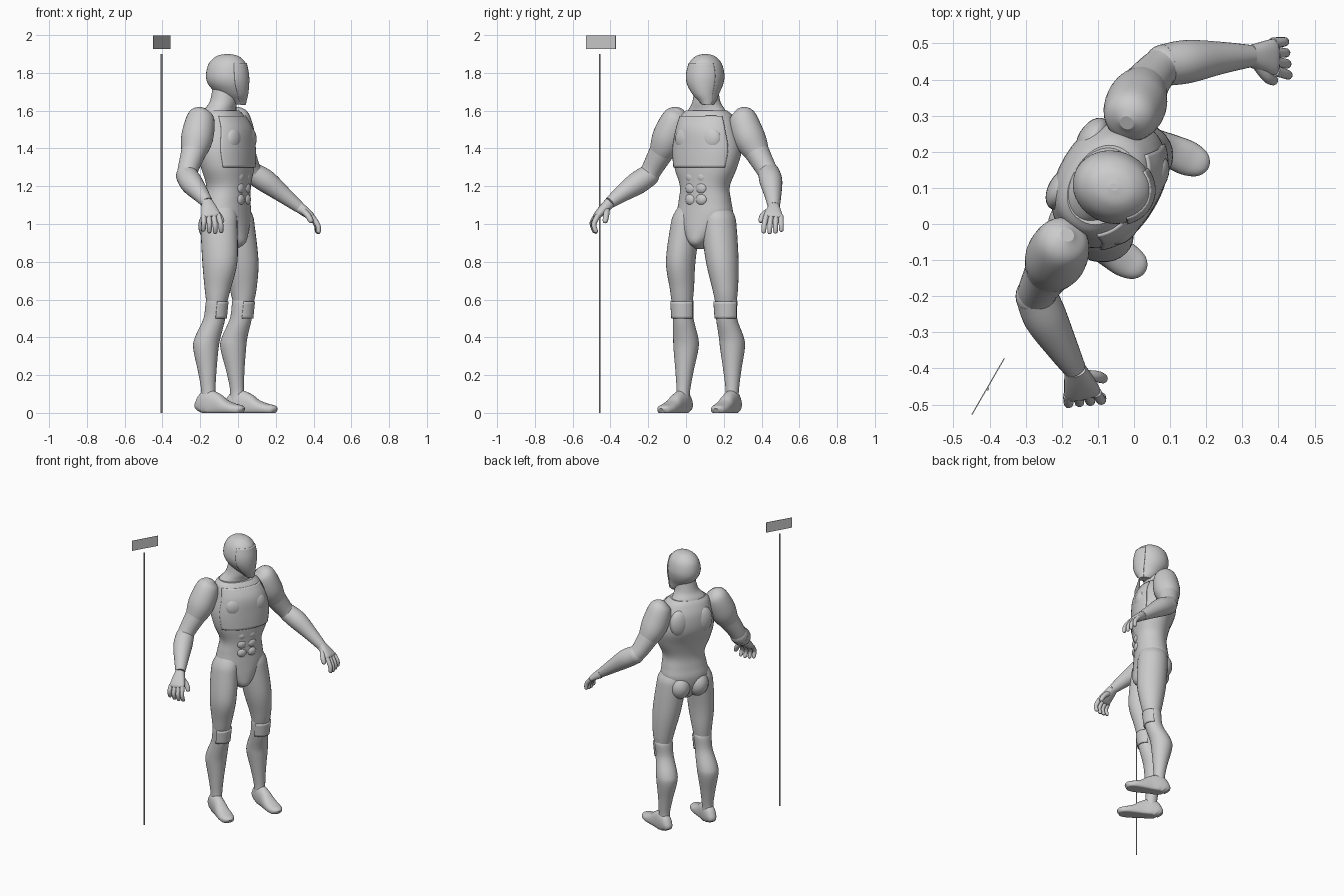
import bpy, bmesh, math
from mathutils import Vector as V

Z = V((0, 0, 1))


def heading(deg):
    a = math.radians(deg)
    f = V((math.cos(a), math.sin(a), 0))
    return f, Z.cross(f)


def spline(rings, sub):
    out, n = [], len(rings)
    for i in range(n - 1):
        p = [rings[max(0, min(n - 1, i + k))] for k in (-1, 0, 1, 2)]
        for s in range(sub):
            t = s / sub
            out.append([.5 * (2*b + (c-a)*t + (2*a-5*b+4*c-d)*t*t + (3*b-a-3*c+d)*t**3)
                        for a, b, c, d in zip(*p)])
    return out + [list(rings[-1])]


def loft(name, rings, side, flat=False, power=2.0, seg=28, sub=5, arc=None, grow=0.0):
    """Skin through rings (x, y, z, half width along side, half depth)."""
    pts = spline(rings, sub)
    side = V(side)
    bm = bmesh.new()
    loops = []
    for i, r in enumerate(pts):
        a, b = pts[max(0, i - 1)], pts[min(len(pts) - 1, i + 1)]
        t = Z if flat else (V(b[:3]) - V(a[:3])).normalized()
        u = (side - t * side.dot(t)).normalized()
        v = t.cross(u)
        lp = []
        for k in range(seg):
            if arc:
                th = math.radians(arc[0] + (arc[1] - arc[0]) * k / (seg - 1))
            else:
                th = 2 * math.pi * k / seg
            c, s = math.cos(th), math.sin(th)
            c = math.copysign(abs(c) ** (2 / power), c)
            s = math.copysign(abs(s) ** (2 / power), s)
            p = V(r[:3]) + u * c * (max(r[3], .002) + grow) + v * s * (max(r[4], .002) + grow)
            p.z = max(p.z, 0)
            lp.append(bm.verts.new(p))
        loops.append(lp)
    for A, B in zip(loops, loops[1:]):
        for k in range(seg - 1 if arc else seg):
            j = (k + 1) % seg
            bm.faces.new((A[k], A[j], B[j], B[k]))
    if not arc:
        bm.faces.new(loops[0])
        bm.faces.new(loops[-1])
    bmesh.ops.recalc_face_normals(bm, faces=bm.faces)
    me = bpy.data.meshes.new(name)
    bm.to_mesh(me)
    bm.free()
    ob = bpy.data.objects.new(name, me)
    bpy.context.collection.objects.link(ob)
    for p in me.polygons:
        p.use_smooth = len(p.vertices) == 4
    if arc:
        m = ob.modifiers.new("thickness", 'SOLIDIFY')
        m.thickness, m.offset = .012, 0
    return ob


def blob(name, loc, size, deg=0):
    bpy.ops.mesh.primitive_uv_sphere_add(segments=24, ring_count=14, radius=1, location=loc,
                                         rotation=(0, 0, math.radians(deg)))
    ob = bpy.context.object
    ob.name, ob.scale = name, size
    bpy.ops.object.shade_smooth()


# Torso, with chest plate
TURN = -31
F, L = heading(TURN)
torso = [(-.03, .072, .868, .02, .025), (-.035, .078, .90, .05, .08), (-.05, .09, .96, .1, .105),
         (-.058, .1, 1.05, .152, .112), (-.055, .1, 1.12, .146, .106), (-.05, .1, 1.2, .137, .105),
         (-.055, .105, 1.3, .176, .12), (-.07, .115, 1.4, .19, .137), (-.075, .115, 1.5, .168, .134),
         (-.085, .11, 1.57, .145, .105), (-.088, .108, 1.6, .115, .085)]
loft("torso", torso, L, flat=True, power=2.2, seg=40)
loft("chest_plate", torso[6:10], L, flat=True, power=2.2, arc=(-150, -30), grow=.001)
loft("neck", [(-.095, .11, 1.54, .15, .085), (-.095, .11, 1.6, .108, .078),
              (-.078, .108, 1.65, .075, .07), (-.07, .108, 1.74, .06, .062)], L, flat=True)

# Muscle relief on front and back
for s in (-1, 1):
    blob("pectoral", V((-.07, .115, 1.45)) + F * .095 + L * s * .07, (.042, .07, .07), TURN)
    blob("shoulder_blade", V((-.07, .115, 1.46)) - F * .1 + L * s * .08, (.04, .065, .09), TURN)
    blob("glute", V((-.055, .095, .99)) - F * .055 + L * s * .062, (.078, .072, .085), TURN)
    for z in (1.13, 1.19, 1.25):
        blob("abdominal", V((-.05, .1, z)) + F * .088 + L * s * .032, (.023, .034, .032), TURN)

# Head and face shell
HF, HL = heading(-20)
head = [(0, .118, 1.633, .028, .038), (-.015, .116, 1.655, .045, .058), (-.032, .106, 1.69, .068, .083),
        (-.052, .102, 1.74, .093, .108), (-.058, .102, 1.79, .1, .113), (-.056, .102, 1.85, .085, .1),
        (-.055, .102, 1.888, .05, .06), (-.055, .102, 1.9, .01, .012)]
loft("head", head, HL, flat=True, seg=36)
loft("face_shell", head[:6], HL, flat=True, arc=(-142, -38), grow=-.001)


# Arms: upper arm, elbow joint, forearm
def arm(side_name, path):
    rings = [p + (p[3],) for p in path]
    loft(side_name + "_shoulder", rings[:4] + [path[4][:3] + (.03, .03)], F)
    loft(side_name + "_upper_arm", [r[:3] + (r[3] * .93, r[4] * .93) for r in rings[2:6]], F)
    blob(side_name + "_elbow", path[5][:3], (path[5][3],) * 3)
    loft(side_name + "_forearm", rings[5:], F)


arm("right", [(-.185, -.03, 1.608, .02), (-.195, -.045, 1.575, .068), (-.212, -.085, 1.48, .085),
              (-.23, -.12, 1.4, .074), (-.262, -.175, 1.3, .06), (-.27, -.2, 1.255, .058),
              (-.245, -.26, 1.215, .06), (-.2, -.34, 1.16, .045), (-.163, -.403, 1.113, .031)])
arm("left", [(-.02, .28, 1.608, .02), (-.012, .295, 1.575, .068), (.003, .325, 1.48, .085),
             (.02, .365, 1.4, .074), (.06, .42, 1.3, .06), (.085, .44, 1.265, .058),
             (.15, .45, 1.225, .06), (.24, .46, 1.155, .045), (.322, .465, 1.09, .031)])


# Hands: palm, four fingers, thumb; side points toward the thumb
def hand(side_name, wrist, knuckle, bend, tip, side, thumb):
    w, k, b, e, s = V(wrist), V(knuckle), V(bend), V(tip), V(side)
    m = w.lerp(k, .5)
    loft(side_name + "_palm", [(*w, .03, .029), (*m, .042, .026), (*k, .05, .019),
                               (*(k + (k - w) * .15), .035, .01)], s, power=2.4)

    def digit(name, pts, r):
        loft(name, [(*p, r * q, r * q) for p, q in zip(pts, (1.1, 1, .85, .3))], s, seg=12)

    for i, short in enumerate((.004, 0, .003, .012)):
        o = s * (.038 - .026 * i)
        up = V((0, 0, short))
        digit(side_name + "_finger", [k + o, b + o * 1.15 + up, e + o * 1.2 + up,
                                      e + o * 1.2 + up - V((0, 0, .008))], .0135)
    t = [V(p) for p in thumb]
    digit(side_name + "_thumb", t + [t[-1] + (t[-1] - t[-2]) * .25], .016)


hand("right", (-.163, -.403, 1.113), (-.142, -.47, 1.045), (-.135, -.492, .995), (-.135, -.482, .957),
     (1, .1, 0), [(-.145, -.42, 1.085), (-.105, -.422, 1.05), (-.085, -.428, 1.015)])
hand("left", (.322, .465, 1.09), (.388, .462, 1.04), (.418, .458, .99), (.422, .457, .955),
     (.1, -1, 0), [(.345, .44, 1.07), (.37, .407, 1.045), (.387, .397, 1.015)])


# Legs: thigh, knee guard, shin
LL = heading(-15)[1]


def leg(side_name, thigh, shin):
    loft(side_name + "_thigh", thigh, LL, flat=True)
    loft(side_name + "_shin", shin, LL, flat=True)
    loft(side_name + "_knee_guard", shin[1:3], LL, flat=True, arc=(-160, -20), grow=.002)


leg("right",
    [(-.085, .03, 1.12, .05, .06), (-.095, .01, 1.05, .075, .09), (-.1, -.005, .98, .078, .098),
     (-.096, -.028, .8, .077, .094), (-.107, -.022, .66, .064, .07), (-.113, -.02, .58, .054, .054),
     (-.118, -.018, .52, .04, .04)],
    [(-.112, -.02, .61, .045, .045), (-.114, -.018, .59, .058, .056), (-.125, -.015, .5, .055, .058),
     (-.16, -.002, .4, .066, .068), (-.17, 0, .34, .066, .067), (-.163, -.008, .22, .048, .049),
     (-.157, -.014, .12, .036, .038), (-.155, -.018, .06, .036, .042)])
leg("left",
    [(-.03, .15, 1.12, .06, .065), (-.015, .17, 1.05, .085, .092), (-.008, .175, .98, .093, .098),
     (.015, .192, .8, .086, .094), (.027, .207, .66, .068, .072), (.028, .211, .58, .055, .054),
     (.025, .212, .52, .04, .04)],
    [(.03, .211, .61, .045, .045), (.026, .212, .59, .06, .056), (.015, .215, .5, .056, .058),
     (-.018, .24, .4, .066, .068), (-.025, .246, .34, .065, .068), (-.014, .245, .22, .047, .048),
     (-.005, .245, .12, .035, .037), (-.005, .243, .06, .035, .042)])


# Feet with flat soles
def foot(name, heel, toe):
    h, t = V(heel), V(toe)
    d = t - h
    rings = []
    for q, w, ht in ((0, .02, .035), (.05, .034, .075), (.2, .04, .12), (.4, .041, .105),
                     (.6, .046, .07), (.8, .048, .05), (.95, .036, .04), (1, .015, .025)):
        p = h + d * q
        rings.append((p.x, p.y, ht * .4, w, ht * .6))
    loft(name, rings, Z.cross(d), power=2.3)


foot("right_foot", (-.207, .01, 0), (.025, -.128, 0))
foot("left_foot", (-.05, .268, 0), (.2, .16, 0))

# Height pole with a blank tag
bpy.ops.mesh.primitive_cylinder_add(vertices=12, radius=.004, depth=1.9, location=(-.405, -.457, .95))
bpy.context.object.name = "height_pole"
bpy.ops.mesh.primitive_cube_add(size=1, location=(-.404, -.45, 1.9625), rotation=(0, 0, math.radians(60)))
bpy.context.object.name = "blank_tag"
bpy.context.object.scale = (.18, .003, .07)
